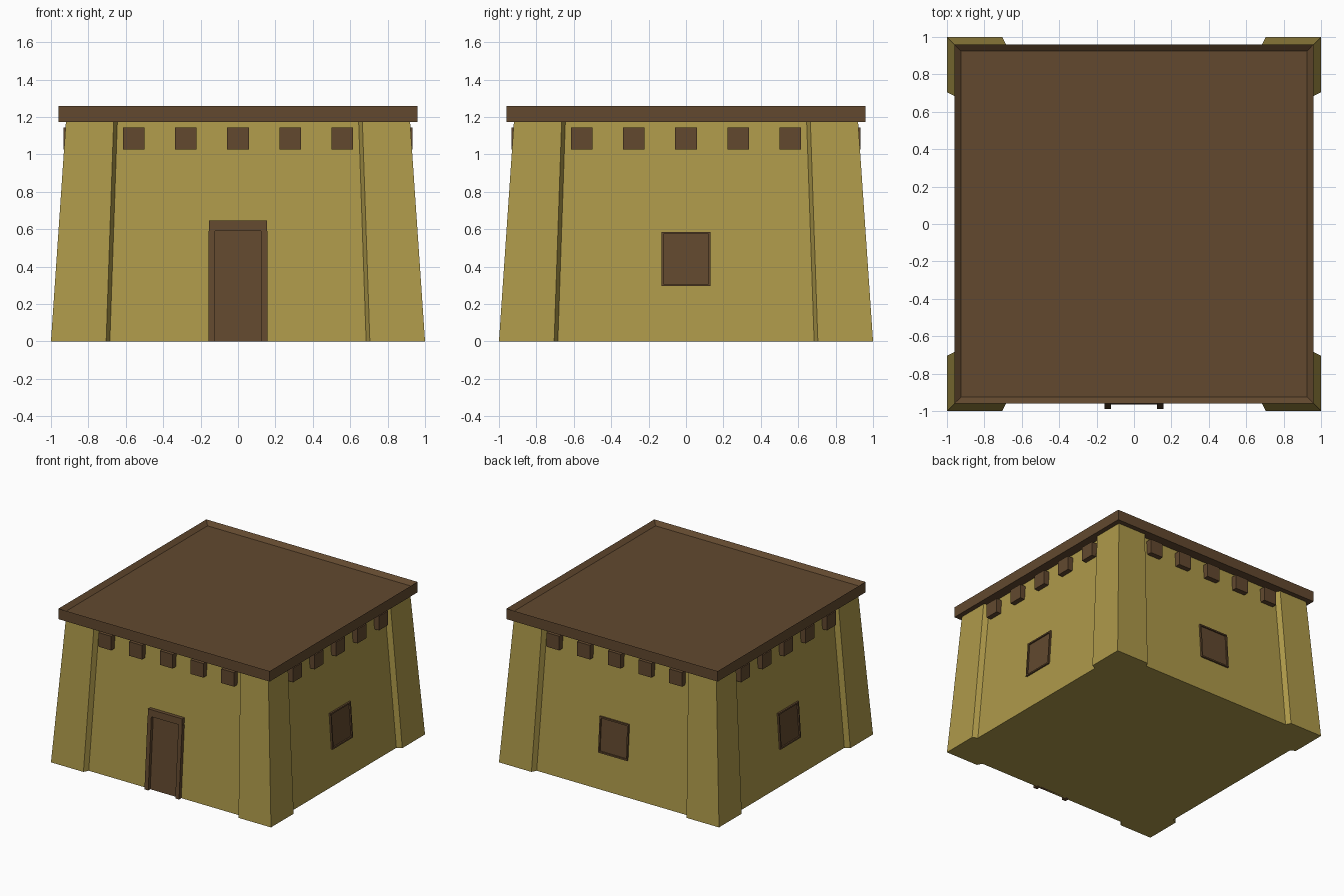
import bpy, bmesh, math
from mathutils import Matrix

if "Cube" in bpy.data.objects:
    bpy.data.objects.remove(bpy.data.objects["Cube"])

H = 1.175          # wall height
LEAN = 0.08 / H    # inward batter of every wall


def material(name, rgb):
    m = bpy.data.materials.new(name)
    m.diffuse_color = (*rgb, 1)
    m.use_nodes = True
    m.node_tree.nodes["Principled BSDF"].inputs["Base Color"].default_value = m.diffuse_color
    return m


CLAY = material("ochre clay", (0.42, 0.318, 0.068))
WOOD = material("dark brown wood", (0.122, 0.066, 0.028))


def finish(name, bm, mat, turn=0):
    bmesh.ops.recalc_face_normals(bm, faces=bm.faces)
    bm.transform(Matrix.Rotation(turn * math.pi / 2, 4, 'Z'))
    me = bpy.data.meshes.new(name)
    bm.to_mesh(me)
    bm.free()
    me.materials.append(mat)
    ob = bpy.data.objects.new(name, me)
    bpy.context.collection.objects.link(ob)
    return ob


def add_box(bm, x0, x1, y0, y1, z0, z1):
    vs = bmesh.ops.create_cube(bm, size=1)["verts"]
    for v in vs:
        v.co.x = x1 if v.co.x > 0 else x0
        v.co.y = y1 if v.co.y > 0 else y0
        v.co.z = z1 if v.co.z > 0 else z0


def lean(bm):
    # local y = 0 is the wall surface, negative y sticks out
    for v in bm.verts:
        v.co.y += -0.96 + LEAN * v.co.z


# Battered body with raised corner piers
def outline(edge, pier, inner, wall):
    side = [(-edge, -edge), (-pier, -edge), (-inner, -wall), (inner, -wall), (pier, -edge)]
    pts = []
    for k in range(4):
        c, s = [(1, 0), (0, 1), (-1, 0), (0, -1)][k]
        pts += [(c * x - s * y, s * x + c * y) for x, y in side]
    return pts


bm = bmesh.new()
low = [bm.verts.new((x, y, 0)) for x, y in outline(1.0, 0.705, 0.685, 0.96)]
top = [bm.verts.new((x, y, H)) for x, y in outline(0.92, 0.665, 0.645, 0.88)]
n = len(low)
for i in range(n):
    j = (i + 1) % n
    bm.faces.new((low[i], low[j], top[j], top[i]))
bm.faces.new(low[::-1])
bm.faces.new(top)
finish("walls", bm, CLAY)

# Roof slab with a shallow sunken top
bm = bmesh.new()
add_box(bm, -0.96, 0.96, -0.96, 0.96, 1.172, 1.258)
bm.normal_update()
lid = max(bm.faces, key=lambda f: f.calc_center_median().z)
bmesh.ops.inset_individual(bm, faces=[lid], thickness=0.05)
for v in lid.verts:
    v.co.z -= 0.03
finish("roof", bm, WOOD)

# Projecting beam ends on all four sides
for k, side in enumerate(("front", "right", "back", "left")):
    bm = bmesh.new()
    for i in range(-2, 3):
        x = i * 0.279
        add_box(bm, x - 0.058, x + 0.058, -0.932, -0.82, 1.027, 1.143)
    finish(side + "_beam_ends", bm, WOOD, k)

# Door frame and panel, following the wall slope
bm = bmesh.new()
for s in (-1, 1):
    x0, x1 = sorted((s * 0.123, s * 0.157))
    add_box(bm, x0, x1, -0.03, 0.02, 0, 0.59)
add_box(bm, -0.155, 0.155, -0.03, 0.02, 0.59, 0.645)
lean(bm)
finish("door_frame", bm, WOOD)
bm = bmesh.new()
add_box(bm, -0.125, 0.125, -0.004, 0.02, 0, 0.595)
lean(bm)
finish("door_panel", bm, WOOD)

# Windows on the right, back and left
for k, side in ((1, "right"), (2, "back"), (3, "left")):
    bm = bmesh.new()
    for s in (-1, 1):
        x0, x1 = sorted((s * 0.12, s * 0.132))
        add_box(bm, x0, x1, -0.014, 0.02, 0.295, 0.585)
    for z in (0.295, 0.573):
        add_box(bm, -0.12, 0.12, -0.014, 0.02, z, z + 0.012)
    lean(bm)
    finish(side + "_window_frame", bm, WOOD, k)
    bm = bmesh.new()
    add_box(bm, -0.122, 0.122, -0.003, 0.02, 0.3, 0.58)
    lean(bm)
    finish(side + "_window_panel", bm, WOOD, k)
